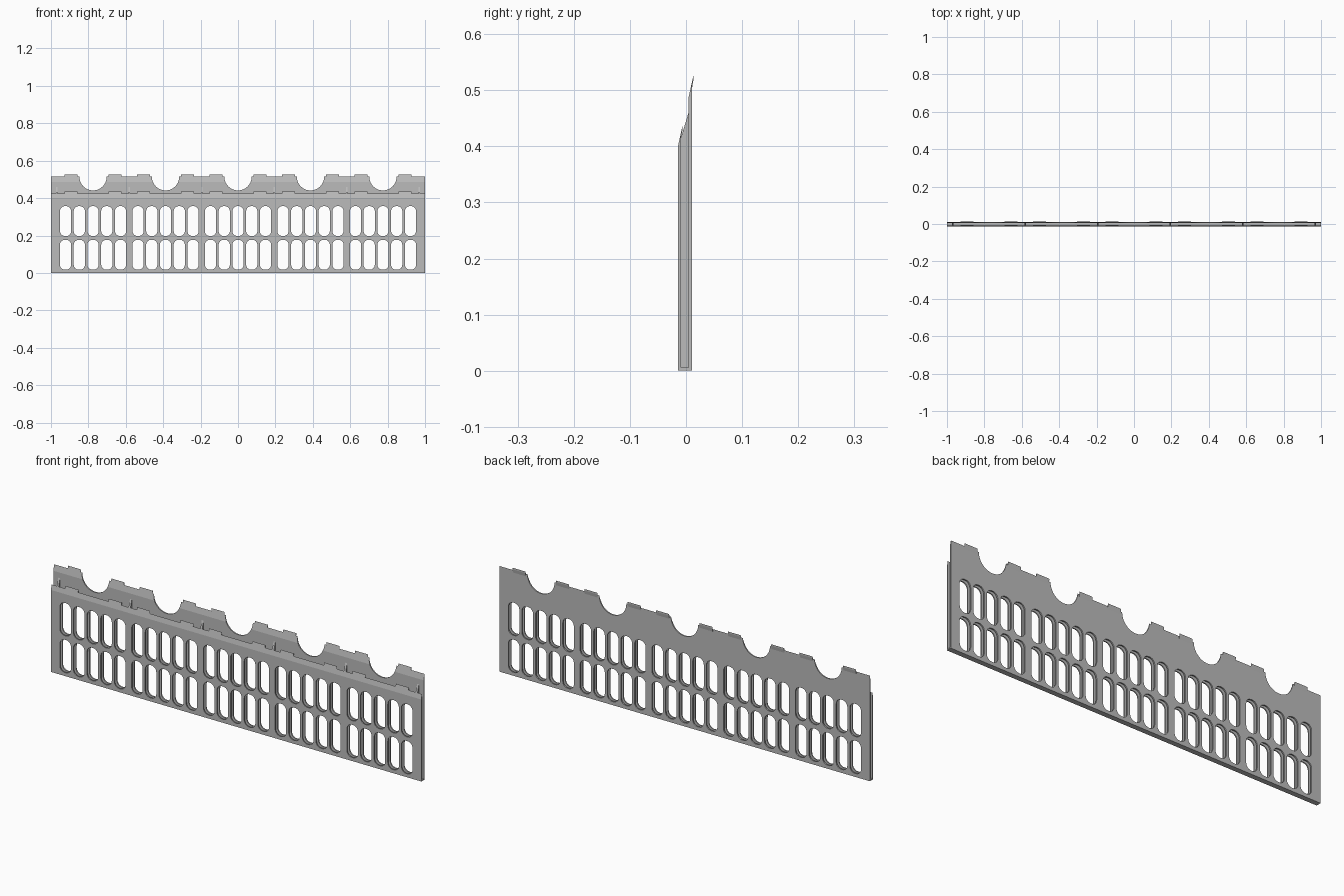
import bpy, bmesh
from math import cos, sin, pi
from mathutils import Vector

if "Cube" in bpy.data.objects:
    bpy.data.objects.remove(bpy.data.objects["Cube"])

grey = bpy.data.materials.new("light grey plastic")
grey.use_nodes = True
colour = (0.5, 0.5, 0.5, 1)
grey.diffuse_color = colour
grey.node_tree.nodes["Principled BSDF"].inputs["Base Color"].default_value = colour

BAY = 0.3875                                   # spacing of the five bays
BAYS = [BAY * i for i in range(-2, 3)]
FRONT, FRONT_IN, BACK_IN, BACK = -0.0143, -0.009, 0.0045, 0.0108


def slope(y):
    """Height of the sloping top at depth y."""
    return 0.4 + 4.6 * (y - FRONT)


def add_prism(bm, points, shift):
    """Extrude a closed outline along a vector."""
    face = bm.faces.new([bm.verts.new(p) for p in points])
    out = bmesh.ops.extrude_face_region(bm, geom=[face])
    verts = [g for g in out["geom"] if isinstance(g, bmesh.types.BMVert)]
    bmesh.ops.translate(bm, verts=verts, vec=Vector(shift))


def finish(name, bm):
    bmesh.ops.recalc_face_normals(bm, faces=bm.faces)
    mesh = bpy.data.meshes.new(name)
    bm.to_mesh(mesh)
    bm.free()
    mesh.materials.append(grey)
    obj = bpy.data.objects.new(name, mesh)
    bpy.context.collection.objects.link(obj)
    return obj


def bars(name, section, spans):
    """Bars of one depth/height section, one for each x span."""
    bm = bmesh.new()
    for x0, x1 in spans:
        add_prism(bm, [(x0, y, z) for y, z in section], (x1 - x0, 0, 0))
    return finish(name, bm)


def rounded_slot(cx, cz, w, h, r, steps=6):
    pts = []
    for k, (sx, sz) in enumerate([(1, 1), (-1, 1), (-1, -1), (1, -1)]):
        for i in range(steps + 1):
            a = (k + i / steps) * pi / 2
            pts.append((cx + sx * (w / 2 - r) + r * cos(a), -0.1,
                        cz + sz * (h / 2 - r) + r * sin(a)))
    return pts


# Cutter: two rows of slots and one round scoop per bay
bm = bmesh.new()
for bay in BAYS:
    for col in range(-2, 3):
        for z in (0.097, 0.277):
            add_prism(bm, rounded_slot(bay + col * 0.0735, z, 0.06, 0.16, 0.027), (0, 0.2, 0))
    scoop = [(bay + 0.073 * cos(a), -0.1, 0.514 + 0.073 * sin(a))
             for a in (2 * pi * i / 40 for i in range(40))]
    add_prism(bm, scoop, (0, 0.2, 0))
cutter = finish("slot_cutter", bm)
cutter.hide_render = True
cutter.hide_viewport = True
cutter.display_type = "WIRE"

# Front and back plates with sloping tops
for name, y0, y1 in (("front_plate", FRONT, FRONT_IN), ("back_plate", BACK_IN, BACK)):
    section = [(y0, 0), (y1, 0), (y1, slope(y1)), (y0, slope(y0))]
    plate = bars(name, section, [(-1, 1)])
    cut = plate.modifiers.new("slots", "BOOLEAN")
    cut.operation = "DIFFERENCE"
    cut.solver = "EXACT"
    cut.object = cutter

# Dividing ribs between the plates
rib_section = [(FRONT_IN, 0), (BACK_IN, 0), (BACK_IN, 0.46), (FRONT_IN, 0.415)]
rib_x = [BAY * (i - 2.5) for i in range(6)]
bars("ribs", rib_section, [(x - 0.005, x + 0.005) for x in rib_x])

# Floor strip closing the gap
bars("floor_strip", [(FRONT_IN, 0), (BACK_IN, 0), (BACK_IN, 0.006), (FRONT_IN, 0.006)], [(-1, 1)])

# Small raised tabs on both sloping edges, two per bay
tabs = [(b + s * 0.117 - 0.035, b + s * 0.117 + 0.035) for b in BAYS for s in (-1, 1)]
for name, y0, y1 in (("front_tabs", FRONT, FRONT_IN), ("back_tabs", BACK_IN, BACK)):
    tip = y1 + 0.0026
    section = [(y0 + 0.001, slope(y0)), (y1, slope(y1) - 0.012),
               (tip, slope(tip) - 0.008), (tip, slope(tip)), (y0, slope(y0))]
    bars(name, section, tabs)
